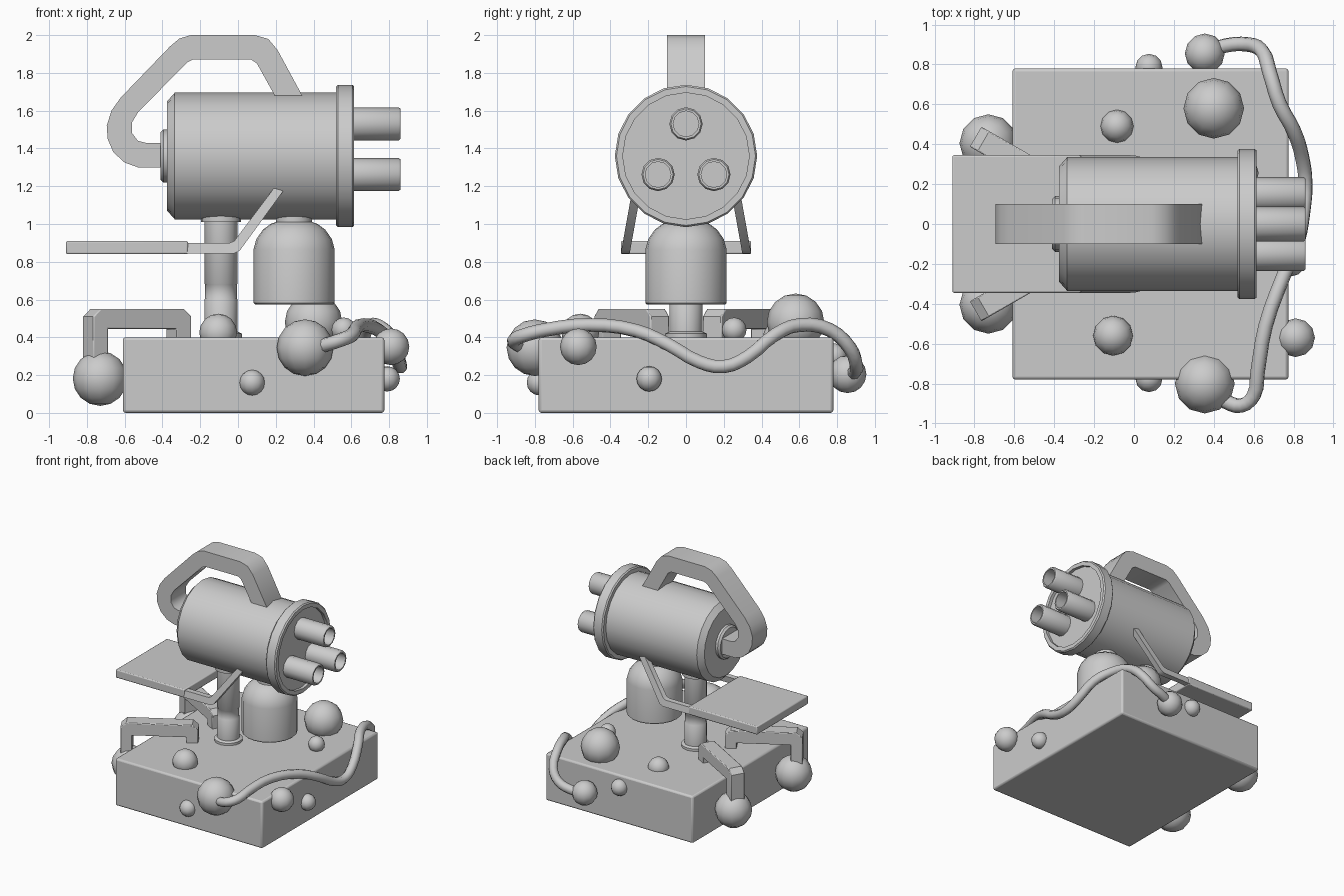
import bpy, bmesh
from math import pi, cos, sin, radians
from mathutils import Matrix, Vector

if "Cube" in bpy.data.objects:
    bpy.data.objects.remove(bpy.data.objects["Cube"])


def finish(name, bm, bevel=0.0):
    bmesh.ops.remove_doubles(bm, verts=bm.verts, dist=1e-5)
    bmesh.ops.recalc_face_normals(bm, faces=bm.faces)
    me = bpy.data.meshes.new(name)
    bm.to_mesh(me)
    bm.free()
    ob = bpy.data.objects.new(name, me)
    bpy.context.collection.objects.link(ob)
    if bevel:
        mod = ob.modifiers.new("bevel", "BEVEL")
        mod.width, mod.segments, mod.limit_method = bevel, 2, "ANGLE"
        mod.angle_limit = radians(50)
    bpy.ops.object.select_all(action="DESELECT")
    ob.select_set(True)
    bpy.context.view_layer.objects.active = ob
    bpy.ops.object.shade_smooth_by_angle(angle=radians(40))
    return ob


def box(name, lo, hi, bevel):
    lo, hi = Vector(lo), Vector(hi)
    bm = bmesh.new()
    bmesh.ops.create_cube(bm, size=1)
    for v in bm.verts:
        v.co = (lo + hi) / 2 + v.co * (hi - lo)
    return finish(name, bm, bevel)


def lathe(name, profile, loc, axis="Z", segs=20):
    """Spin (radius, height) points round the z or x axis."""
    bm = bmesh.new()
    rings = []
    for r, h in profile:
        ring = []
        for i in range(segs):
            a = 2 * pi * i / segs
            p = (r * cos(a), r * sin(a), h) if axis == "Z" else (h, r * sin(a), r * cos(a))
            ring.append(bm.verts.new(Vector(p) + Vector(loc)))
        rings.append(ring)
    for a, b in zip(rings, rings[1:]):
        for i in range(segs):
            j = (i + 1) % segs
            bm.faces.new((a[i], a[j], b[j], b[i]))
    return finish(name, bm)


def prism(name, outline, y0, y1, fn=lambda p: p, bevel=0.0):
    """Extrude an x-z outline along y, then move every point with fn."""
    bm = bmesh.new()
    front = [bm.verts.new(fn(Vector((x, y0, z)))) for x, z in outline]
    back = [bm.verts.new(fn(Vector((x, y1, z)))) for x, z in outline]
    bm.faces.new(front)
    bm.faces.new(back[::-1])
    n = len(outline)
    for i in range(n):
        j = (i + 1) % n
        bm.faces.new((front[i], back[i], back[j], front[j]))
    return finish(name, bm, bevel)


def ball(name, loc, r):
    bm = bmesh.new()
    bmesh.ops.create_uvsphere(bm, u_segments=12, v_segments=8, radius=r,
                              matrix=Matrix.Translation(loc))
    return finish(name, bm)


# base block
box("base", (-0.61, -0.78, 0), (0.775, 0.78, 0.40), 0.015)

# support column and hanging canister
lathe("column", [(0, 0.38), (0.11, 0.38), (0.11, 0.42), (0.088, 0.43), (0.088, 0.60),
                 (0.084, 0.605), (0.084, 0.68), (0.088, 0.685), (0.088, 1.01),
                 (0.105, 1.01), (0.105, 1.06), (0, 1.06)], (-0.09, 0, 0), segs=16)
lathe("canister", [(0, 0.575), (0.208, 0.575), (0.215, 0.582), (0.215, 0.865), (0.20, 0.92),
                   (0.165, 0.97), (0.125, 1.0), (0.095, 1.01), (0.095, 1.08), (0, 1.08)],
      (0.297, 0, 0))

# main drum with recessed front flange and rear boss
AX = (0, 0, 1.36)
lathe("drum", [(0, -0.375), (0.29, -0.375), (0.335, -0.335), (0.335, 0.53), (0, 0.53)], AX, "X")
lathe("front_flange", [(0, 0.52), (0.368, 0.52), (0.377, 0.53), (0.377, 0.605), (0.368, 0.615),
                       (0.335, 0.615), (0.335, 0.59), (0, 0.59)], AX, "X")
lathe("rear_boss", [(0, -0.41), (0.125, -0.41), (0.14, -0.395), (0.14, -0.36), (0, -0.36)],
      AX, "X", 16)

# three hollow barrels
for i, (y, z) in enumerate([(0, 1.53), (-0.148, 1.262), (0.148, 1.262)]):
    lathe(f"barrel_{i}", [(0, 0.57), (0.088, 0.57), (0.088, 0.85), (0.08, 0.86), (0.068, 0.86),
                          (0.068, 0.68), (0, 0.68)], (0, y, z), "X", 12)

# carrying handle
prism("handle", [(-0.39, 1.30), (-0.53, 1.30), (-0.60, 1.325), (-0.66, 1.38), (-0.69, 1.45),
                 (-0.695, 1.52), (-0.67, 1.60), (-0.62, 1.67), (-0.36, 1.94), (-0.31, 1.982),
                 (-0.25, 2.0), (0.09, 2.0), (0.16, 1.98), (0.21, 1.92), (0.34, 1.68),
                 (0.34, 1.64), (0.20, 1.64), (0.20, 1.67), (0.10, 1.85), (0.07, 1.87),
                 (-0.24, 1.87), (-0.27, 1.855), (-0.53, 1.59), (-0.56, 1.54), (-0.56, 1.48),
                 (-0.53, 1.44), (-0.49, 1.43), (-0.39, 1.43)], -0.1, 0.1)

# rear plate and its side arms
box("rear_plate", (-0.91, -0.345, 0.84), (-0.265, 0.345, 0.91), 0.008)
ARM = [(-0.28, 0.845), (-0.02, 0.845), (0.01, 0.86), (0.24, 1.175), (0.19, 1.19),
       (-0.02, 0.91), (-0.045, 0.90), (-0.28, 0.90)]
# bent clamps with ball feet
CLAMP = [(-0.045, 0.25), (-0.045, 0.51), (0.0, 0.55), (0.51, 0.55), (0.555, 0.51),
         (0.555, 0.38), (0.465, 0.38), (0.465, 0.445), (0.045, 0.445), (0.045, 0.25)]
for side, s in (("left", 1), ("right", -1)):
    prism(f"plate_arm_{side}", ARM, 0.298, 0.345,
          lambda p: Vector((p.x, s * (p.y - 0.18 * max(0, p.z - 0.845)), p.z)))

    def place(p):
        q = Matrix.Rotation(radians(-30), 3, "Z") @ p + Vector((-0.755, 0.415, 0))
        return Vector((q.x, s * q.y, q.z))
    prism(f"clamp_{side}", CLAMP, -0.058, 0.058, place, 0.006)
    ball(f"clamp_ball_{side}", (-0.73, s * 0.405, 0.182), 0.145)

# balls studded over the base
BALLS = [(0.40, 0.58, 0.48, 0.152), (0.355, -0.80, 0.345, 0.15), (0.355, 0.855, 0.205, 0.1),
         (-0.085, 0.49, 0.40, 0.083), (-0.105, -0.56, 0.425, 0.1), (0.56, 0.255, 0.44, 0.065),
         (0.81, -0.57, 0.35, 0.097), (0.79, -0.195, 0.18, 0.067), (0.075, -0.775, 0.16, 0.068),
         (0.075, 0.785, 0.30, 0.068)]
for i, (x, y, z, r) in enumerate(BALLS):
    ball(f"base_ball_{i}", (x, y, z), r)

# flexible hose wrapping the front side
PATH = [(0.36, -0.82, 0.34), (0.46, -0.89, 0.36), (0.54, -0.91, 0.385), (0.60, -0.86, 0.41),
        (0.62, -0.74, 0.44), (0.66, -0.51, 0.465), (0.75, -0.26, 0.434), (0.82, -0.09, 0.36),
        (0.85, 0.07, 0.27), (0.86, 0.20, 0.245), (0.845, 0.325, 0.296), (0.80, 0.47, 0.413),
        (0.73, 0.60, 0.465), (0.68, 0.76, 0.44), (0.64, 0.87, 0.34), (0.57, 0.90, 0.26),
        (0.46, 0.895, 0.22), (0.36, 0.86, 0.20)]
cu = bpy.data.curves.new("hose", "CURVE")
cu.dimensions = "3D"
cu.bevel_depth, cu.bevel_resolution, cu.resolution_u = 0.037, 2, 3
cu.use_fill_caps = True
sp = cu.splines.new("BEZIER")
sp.bezier_points.add(len(PATH) - 1)
for bp, co in zip(sp.bezier_points, PATH):
    bp.co = co
    bp.handle_left_type = bp.handle_right_type = "AUTO"
bpy.context.collection.objects.link(bpy.data.objects.new("hose", cu))
